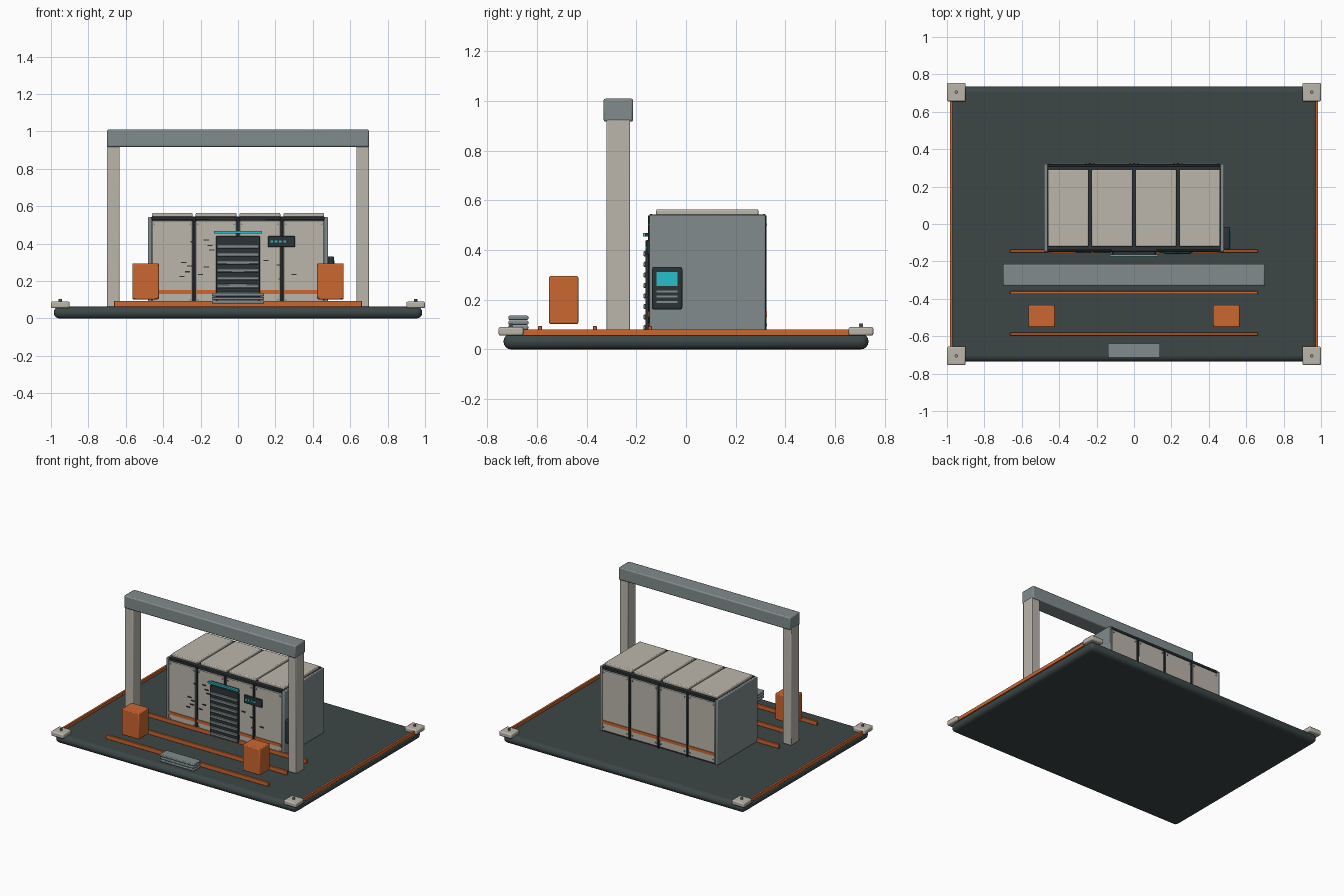
import bpy, bmesh
from mathutils import Vector

cube = bpy.data.objects.get("Cube")
if cube:
    bpy.data.objects.remove(cube, do_unlink=True)


def material(name, rgb):
    m = bpy.data.materials.new(name)
    m.use_nodes = True
    m.diffuse_color = (*rgb, 1)
    bsdf = m.node_tree.nodes["Principled BSDF"]
    bsdf.inputs["Base Color"].default_value = (*rgb, 1)
    bsdf.inputs["Roughness"].default_value = 0.6
    return m


DECK = material("deck slate", (.045, .062, .062))
BEIGE = material("warm beige", (.50, .47, .41))
GREY = material("steel grey", (.22, .26, .265))
ORANGE = material("safety orange", (.60, .135, .03))
CYAN = material("display cyan", (.02, .52, .58))
DARK = material("dark trim", (.025, .033, .036))


def finish(bm, name, mat):
    mesh = bpy.data.meshes.new(name)
    bm.to_mesh(mesh)
    bm.free()
    mesh.materials.append(mat)
    ob = bpy.data.objects.new(name, mesh)
    bpy.context.collection.objects.link(ob)
    return ob


def box(name, mat, x, y, z, bevel=0.0, segments=2):
    """Box spanning the given (low, high) ranges."""
    bm = bmesh.new()
    bmesh.ops.create_cube(bm, size=1)
    for v in bm.verts:
        v.co = Vector([r[0] if c < 0 else r[1] for c, r in zip(v.co, (x, y, z))])
    ob = finish(bm, name, mat)
    if bevel:
        mod = ob.modifiers.new("Bevel", "BEVEL")
        mod.width, mod.segments = bevel, segments
    return ob


def around(c, half):
    return (c - half, c + half)


def bolt(name, mat, pos, radius, depth, along_y=False):
    bm = bmesh.new()
    bmesh.ops.create_cone(bm, cap_ends=True, segments=10, radius1=radius,
                          radius2=radius, depth=depth)
    if along_y:
        for v in bm.verts:
            v.co = Vector((v.co.x, -v.co.z, v.co.y))
    ob = finish(bm, name, mat)
    ob.location = pos
    return ob


# Deck with rounded rim
box("deck", DECK, (-.985, .985), (-.735, .735), (0, .063), .03, 4)

# Corner pads with bolts, side rails
for sx in (-1, 1):
    for sy in (-1, 1):
        box("corner_pad", BEIGE, around(sx * .95, .05), around(sy * .705, .05),
            (.055, .09), .008)
        bolt("pad_bolt", GREY, (sx * .95, sy * .705, .096), .009, .016)
    box("side_rail", ORANGE, around(sx * .977, .007), (-.67, .67), (.055, .08))

# Floor guide strips
for y in (-.145, -.367, -.588):
    box("floor_strip", ORANGE, (-.663, .663), around(y, .008), (.063, .094), .002, 1)

# Gantry
for sx in (-1, 1):
    box("gantry_post", BEIGE, around(sx * .667, .034), (-.32, -.225), (.062, .925), .005)
box("gantry_beam", GREY, (-.70, .70), (-.332, -.213), (.917, 1.01), .008)

# Orange bollard boxes
for sx in (-1, 1):
    box("bollard_box", ORANGE, around(sx * .494, .071), (-.552, -.434), (.102, .295), .006)

# Entry step made of stacked slabs
for i in range(3):
    box("step_slab", GREY, (-.14, .14), (-.716, -.635),
        around(.088 + i * .0195, .0085), .005)

# Cabinet core and end panels
box("cabinet_core", DARK, (-.465, .465), (-.138, .31), (.065, .543))
for sx in (-1, 1):
    box("end_panel", GREY, around(sx * .471, .011), (-.148, .32), (.065, .542), .005)

# Bays: roof, front and back panels with strips and bolts
PITCH = .2345
for i in range(4):
    cx = (i - 1.5) * PITCH
    span = around(cx, .109)
    box("roof_panel", BEIGE, span, (-.12, .292), (.54, .564), .006)
    for label, y, s in (("front", -.138, -1), ("back", .31, 1)):
        box(label + "_panel", BEIGE, span, sorted((y, y + s * .011)), (.075, .523), .003, 1)
        box(label + "_stripe", ORANGE, span, sorted((y + s * .005, y + s * .016)),
            (.13, .152))
        for sx in (-1, 1):
            for z in (.1, .503):
                bolt(label + "_bolt", GREY, (cx + sx * .096, y + s * .012, z),
                     .005, .008, True)

# Mullions between bays and top edge rails
for label, y, s in (("front", -.135, -1), ("back", .307, 1)):
    for i in (-1, 0, 1):
        box(label + "_mullion", DARK, around(i * PITCH, .007),
            sorted((y, y + s * .018)), (.065, .54), .002, 1)
    box(label + "_top_rail", DARK, (-.462, .462), sorted((y, y + s * .013)),
        (.525, .545), .003, 1)

# Shutter door with slats and light bar
box("shutter_door", DARK, (-.117, .117), (-.163, -.14), (.075, .44), .004)
for i in range(8):
    box("shutter_slat", GREY, (-.112, .112), (-.171, -.16),
        around(.385 - i * .0425, .0105), .003, 1)
box("light_bar_mount", DARK, (-.112, .112), (-.165, -.145), (.455, .468))
box("light_bar", CYAN, (-.127, .127), (-.174, -.163), (.455, .468))

# Status plate with indicator lights
box("status_plate", DARK, (.16, .305), (-.16, -.146), (.381, .44), .003, 1)
for i in range(4):
    box("status_light", CYAN, around(.18 + i * .023, .007), (-.163, -.158), (.405, .417))

# Side control terminal
box("terminal_body", DARK, (.478, .514), (-.137, -.015), (.16, .332), .008)
box("terminal_screen", CYAN, (.51, .517), (-.119, -.035), (.256, .311))
for z in (.234, .212, .19):
    box("terminal_key_row", GREY, (.51, .517), (-.119, -.035), around(z, .004))

# Scattered scuff marks on the front
SCUFFS = ((-.24, .41), (-.17, .42), (-.29, .3), (-.26, .28), (-.17, .275),
          (-.27, .25), (-.2, .235), (-.14, .365), (-.15, .39), (-.3, .225),
          (.22, .285), (.3, .235), (.15, .31), (.23, .21))
for x, z in SCUFFS:
    box("scuff_mark", DARK, around(x, .014), (-.156, -.148), around(z, .003))

# Smooth shading on rounded parts
bpy.ops.object.select_all(action="DESELECT")
for ob in bpy.context.collection.objects:
    if ob.type == "MESH" and (ob.modifiers or "bolt" in ob.name):
        ob.select_set(True)
        bpy.context.view_layer.objects.active = ob
bpy.ops.object.shade_smooth_by_angle()
bpy.ops.object.select_all(action="DESELECT")
